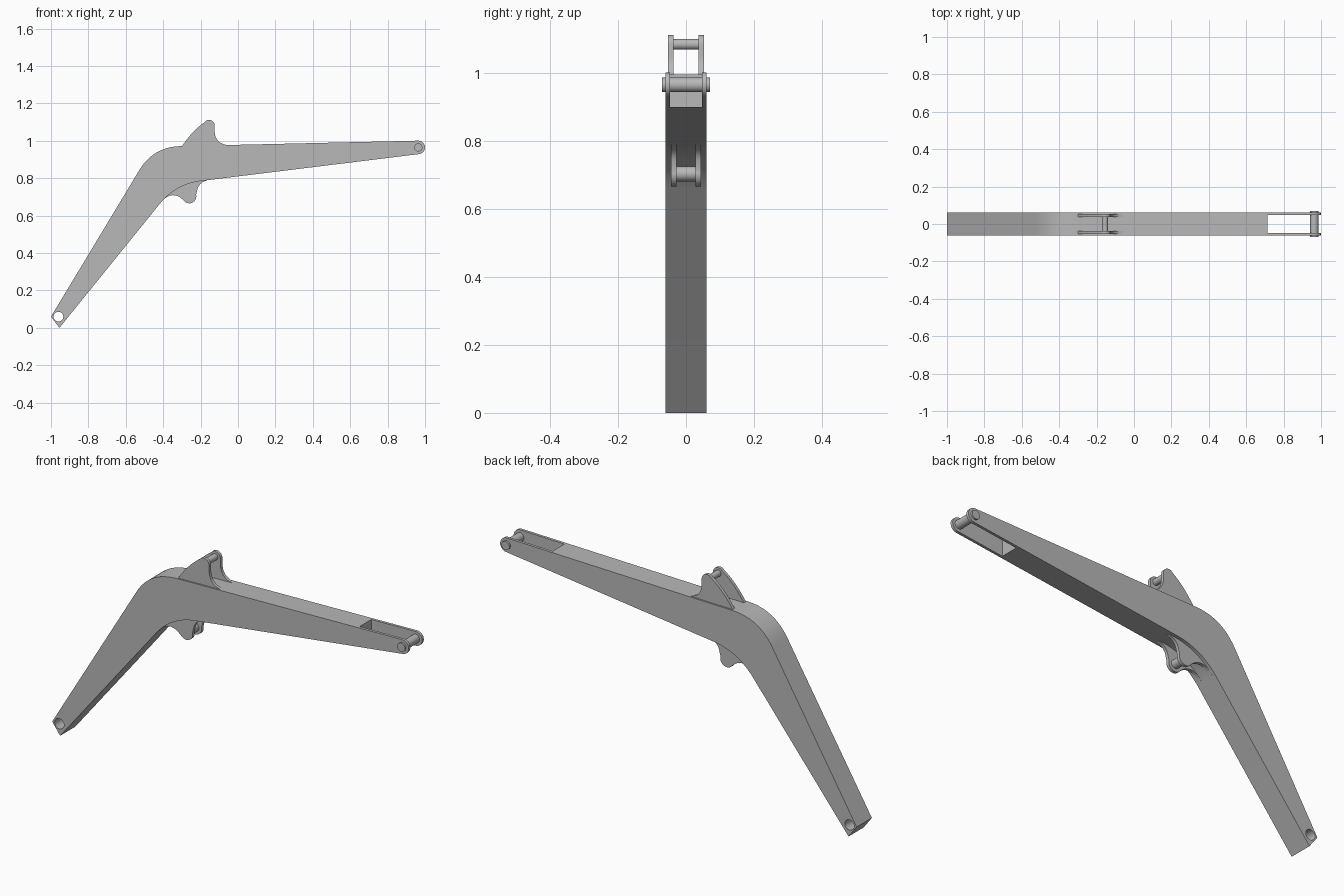
import bpy
import bmesh
from math import cos, sin, radians
from mathutils import Vector

cube = bpy.data.objects.get("Cube")
if cube:
    bpy.data.objects.remove(cube, do_unlink=True)

GREY = (0.48, 0.48, 0.48, 1.0)
steel = bpy.data.materials.new("plain grey")
steel.use_nodes = True
steel.diffuse_color = GREY
steel.node_tree.nodes["Principled BSDF"].inputs["Base Color"].default_value = GREY


def arc(cx, cz, r, start, end, steps=16):
    angles = [radians(start + (end - start) * i / steps) for i in range(steps + 1)]
    return [(cx + r * cos(a), cz + r * sin(a)) for a in angles]


def bend(a, b, c, steps=14):
    """Smooth curve from a to c, pulled towards b."""
    a, b, c = Vector(a), Vector(b), Vector(c)
    ts = [i / steps for i in range(steps + 1)]
    return [tuple(a * (1 - t) ** 2 + b * 2 * t * (1 - t) + c * t * t) for t in ts]


def extrude(name, outline, y0, y1):
    """Solid made from an x-z outline running from y0 to y1."""
    bm = bmesh.new()
    face = bm.faces.new([bm.verts.new((x, y0, z)) for x, z in outline])
    result = bmesh.ops.extrude_face_region(bm, geom=[face])
    moved = [v for v in result["geom"] if isinstance(v, bmesh.types.BMVert)]
    bmesh.ops.translate(bm, verts=moved, vec=(0, y1 - y0, 0))
    bmesh.ops.recalc_face_normals(bm, faces=bm.faces)
    mesh = bpy.data.meshes.new(name)
    bm.to_mesh(mesh)
    bm.free()
    mesh.materials.append(steel)
    obj = bpy.data.objects.new(name, mesh)
    bpy.context.collection.objects.link(obj)
    return obj


def pin(name, x, z, r, half):
    return extrude(name, arc(x, z, r, 0, 345, 23), -half, half)


def cut(target, cutter):
    mod = target.modifiers.new("cut", "BOOLEAN")
    mod.operation = "DIFFERENCE"
    mod.solver = "EXACT"
    mod.object = cutter
    bpy.context.view_layer.objects.active = target
    bpy.ops.object.modifier_apply(modifier=mod.name)
    bpy.data.objects.remove(cutter, do_unlink=True)


# Main boom: bent, tapered box section with a rounded tip
TIP = (0.964, 0.965)
boom_outline = [(-0.955, 0.0), (-1.0, 0.06)]
boom_outline += bend((-0.525, 0.848), (-0.45, 0.97), (-0.30, 0.972))
boom_outline += arc(*TIP, 0.036, 90, -83)
boom_outline += bend((-0.195, 0.786), (-0.333, 0.769), (-0.42, 0.661))
boom = extrude("boom", boom_outline, -0.061, 0.061)

# Fork slot at the tip and pivot hole at the foot
slot = [(0.715, 0.7), (1.2, 0.7), (1.2, 1.2), (0.715, 1.2)]
cut(boom, extrude("slot_cutter", slot, -0.047, 0.047))
cut(boom, pin("hole_cutter", -0.96, 0.06, 0.026, 0.2))

parts = [boom, pin("tip_pin", *TIP, 0.022, 0.07)]

# Upper cylinder bracket
upper = [(-0.30, 0.95)]
upper += bend((-0.30, 0.97), (-0.245, 1.055), (-0.178, 1.10))
upper += arc(-0.155, 1.082, 0.03, 120, 0)
upper += bend((-0.125, 1.05), (-0.12, 0.98), (-0.045, 0.976))
upper += [(-0.045, 0.95)]

# Lower cylinder bracket
lower = [(-0.35, 0.78)]
lower += bend((-0.41, 0.672), (-0.365, 0.73), (-0.31, 0.698))
lower += arc(-0.26, 0.703, 0.037, 215, 375)
lower += bend((-0.217, 0.74), (-0.21, 0.775), (-0.165, 0.789))
lower += [(-0.165, 0.82)]

for side, label in ((1, "left"), (-1, "right")):
    parts.append(extrude("upper_bracket_" + label, upper, side * 0.037, side * 0.053))
    parts.append(extrude("lower_bracket_" + label, lower, side * 0.028, side * 0.044))

parts.append(pin("upper_bracket_pin", -0.155, 1.084, 0.016, 0.045))
parts.append(pin("lower_bracket_pin", -0.26, 0.703, 0.022, 0.036))

# Smooth the curved edges, keep corners crisp
bpy.ops.object.select_all(action="DESELECT")
for part in parts:
    part.select_set(True)
bpy.context.view_layer.objects.active = boom
bpy.ops.object.shade_smooth_by_angle(angle=radians(30))
